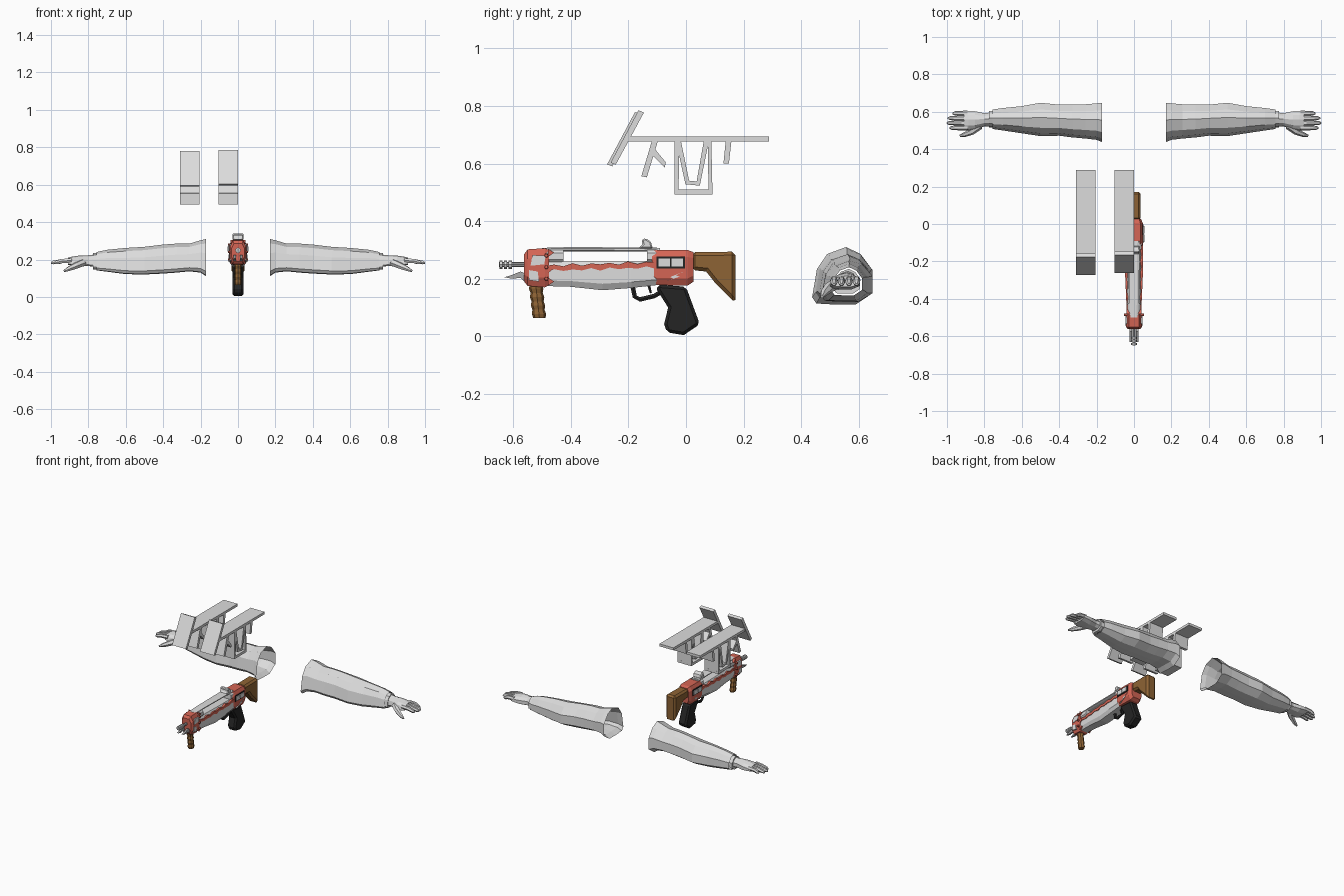
import bpy, bmesh, math
from mathutils import Vector


def material(name, rgb):
    m = bpy.data.materials.new(name)
    m.diffuse_color = (*rgb, 1)
    return m


GREY = material("light grey", (0.72, 0.72, 0.72))
STEEL = material("steel grey", (0.4, 0.4, 0.4))
RED = material("faded red", (0.66, 0.13, 0.09))
BROWN = material("wood brown", (0.27, 0.125, 0.035))
BLACK = material("black", (0.018, 0.018, 0.018))


def loft(name, rings, mat, caps=True):
    """Skin a row of closed rings."""
    bm = bmesh.new()
    vs = [[bm.verts.new(p) for p in r] for r in rings]
    n = len(rings[0])
    for a, b in zip(vs, vs[1:]):
        for i in range(n):
            j = (i + 1) % n
            bm.faces.new((a[i], a[j], b[j], b[i]))
    if caps:
        bm.faces.new(vs[0])
        bm.faces.new(vs[-1])
    bmesh.ops.recalc_face_normals(bm, faces=bm.faces)
    me = bpy.data.meshes.new(name)
    bm.to_mesh(me)
    bm.free()
    me.materials.append(mat)
    ob = bpy.data.objects.new(name, me)
    bpy.context.collection.objects.link(ob)
    return ob


def extrude(name, poly, x0, x1, mat, bevel=0):
    """Side profile of (y, z) points pushed along x."""
    ob = loft(name, [[(x, y, z) for y, z in poly] for x in (x0, x1)], mat)
    if bevel:
        b = ob.modifiers.new("bevel", "BEVEL")
        b.width, b.segments, b.angle_limit = bevel, 1, math.radians(50)
    return ob


def body(name, stations, mat, chamfer=0.3):
    """Eight-sided hull; stations are (y, half width, z low, z high)."""
    rings = []
    for y, w, a, b in stations:
        c, d = w * (1 - 1.4 * chamfer), (b - a) * chamfer
        rings.append([(-c, y, a), (c, y, a), (w, y, a + d), (w, y, b - d),
                      (c, y, b), (-c, y, b), (-w, y, b - d), (-w, y, a + d)])
    return loft(name, rings, mat)


def tube(name, points, radii, mat, sides=8):
    """Round limb through points."""
    rings = []
    for i, p in enumerate(points):
        d = Vector(points[min(i + 1, len(points) - 1)]) - Vector(points[max(i - 1, 0)])
        q = d.to_track_quat("Z", "Y")
        rings.append([Vector(p) + q @ Vector((radii[i] * math.cos(t), radii[i] * math.sin(t), 0))
                      for t in (2 * math.pi * k / sides for k in range(sides))])
    return loft(name, rings, mat)


# ---- arms: sleeve section in unit coordinates, scaled at each station
SECTION = [(0, .13), (.07, .02), (.4, 0), (.72, 0), (1, .2), (1, .6),
           (.8, .88), (.56, 1), (.25, .88), (.08, .62)]


def arm_ring(s, x, y0, y1, z0, z1):
    return [(s * x, y0 + u * (y1 - y0), z0 + v * (z1 - z0)) for u, v in SECTION]


SLEEVE = [(.17, .438, .648, .11, .31), (.20, .45, .645, .13, .303), (.26, .457, .64, .137, .285),
          (.33, .463, .638, .13, .285), (.40, .472, .638, .125, .28), (.50, .47, .648, .12, .268),
          (.60, .485, .63, .122, .262), (.70, .50, .62, .135, .252), (.757, .508, .612, .142, .24)]
HAND = [(.74, .52, .60, .158, .23), (.80, .522, .592, .165, .223), (.85, .503, .603, .163, .221),
        (.885, .50, .605, .168, .216), (.91, .503, .603, .172, .21)]

for s, side in ((-1, "left"), (1, "right")):
    loft(side + "_sleeve", [arm_ring(s, *r) for r in SLEEVE], GREY, caps=False)
    loft(side + "_cuff", [arm_ring(s, x, .515, .605, .148, .234) for x in (.755, .775)], GREY)
    loft(side + "_hand", [arm_ring(s, *r) for r in HAND], GREY)
    for i, tip in enumerate((.985, 1.0, .995, .97)):
        y = .514 + .026 * i
        tube(f"{side}_finger_{i + 1}",
             [(s * .89, y, .195), (s * .94, y, .192), (s * (tip - .012), y, .184), (s * tip, y, .18)],
             [.014, .013, .011, .005], GREY, 6)
    tube(side + "_thumb", [(s * .825, .525, .185), (s * .865, .495, .168),
                           (s * .905, .478, .15), (s * .93, .472, .138)],
         [.02, .018, .013, .006], GREY, 6)

# ---- two hanging brackets made of bars
BARS = {
    "rail": [(-.2, .677), (.288, .677), (.288, .694), (-.2, .694)],
    "slanted_plate": [(-.274, .597), (-.256, .59), (-.158, .771), (-.177, .779)],
    "fork_leg": [(-.118, .68), (-.097, .68), (-.136, .552), (-.155, .556)],
    "fork_branch": [(-.112, .655), (-.07, .604), (-.074, .586), (-.122, .634)],
    "frame_front": [(-.04, .68), (-.023, .68), (-.026, .495), (-.04, .495)],
    "frame_back": [(.076, .68), (.088, .68), (.092, .495), (.078, .495)],
    "frame_bottom": [(-.04, .493), (.092, .493), (.092, .51), (-.04, .51)],
    "cradle_front": [(-.035, .68), (-.018, .68), (.012, .535), (-.002, .528)],
    "cradle_back": [(.062, .68), (.08, .68), (.048, .524), (.036, .532)],
    "cradle_bottom": [(-.002, .528), (.048, .523), (.044, .537), (.005, .541)],
    "rear_leg": [(.138, .68), (.158, .68), (.149, .6), (.13, .6)],
}
for side, x in (("left", -.31), ("right", -.105)):
    for part, poly in BARS.items():
        lift = .006 if part == "slanted_plate" and side == "right" else 0
        extrude(f"{side}_{part}", [(y + 2 * lift, z + lift) for y, z in poly], x, x + .105, GREY)

# ---- launcher body with an open slot under the top rail
body("lower_hull", [(-.50, .034, .175, .262), (-.40, .038, .172, .262), (-.29, .043, .16, .262),
                    (-.19, .046, .168, .262), (-.10, .044, .178, .262)], GREY, .22)
body("top_rail", [(-.50, .024, .295, .307), (-.40, .026, .295, .31), (-.10, .03, .294, .308)], GREY)
body("front_slot_block", [(-.50, .034, .25, .305), (-.425, .034, .25, .307)], GREY)
body("rear_slot_block", [(-.135, .04, .25, .306), (-.09, .04, .25, .306)], GREY)

# jagged painted band along both sides
stripe = []
for i in range(13):
    y = -.49 + .385 * i / 12
    w = .036 + .011 * min(1, i / 8) + .002
    z = .236 + .012 * i / 12 + (.004 if i % 2 else -.003)
    h = .008 + .003 * (i % 3 == 0)
    stripe.append([(-w, y, z - h), (w, y, z - h), (w, y, z + h), (-w, y, z + h)])
loft("side_stripe", stripe, RED)

# front collar with pale windows and rivets
body("front_collar", [(-.562, .034, .19, .285), (-.55, .042, .175, .302),
                      (-.49, .043, .17, .306), (-.476, .04, .178, .298)], RED, .25)
extrude("collar_window", [(-.54, .245), (-.492, .25), (-.487, .28), (-.533, .282)],
        -.046, .046, GREY)
extrude("collar_lower_patch", [(-.545, .195), (-.51, .19), (-.515, .225), (-.545, .23)],
        -.045, .045, GREY)
for i, z in enumerate((.19, .235, .29)):
    extrude(f"collar_tooth_{i + 1}", [(-.48, z - .015), (-.458, z), (-.48, z + .015)],
            -.041, .041, RED)
for s in (-1, 1):
    for z in (.2, .24, .28):
        tube("collar_rivet", [(s * .036, -.485, z), (s * .054, -.485, z)], [.008, .006], RED, 6)

# muzzle and claw
tube("barrel", [(0, -.65, .249), (0, -.55, .249)], [.009, .009], STEEL)
for y in (-.648, -.632, -.616):
    tube("muzzle_ring", [(0, y, .249), (0, y + .011, .249)], [.015, .015], GREY)
for s in (-1, 1):
    extrude("claw", [(-.63, .205), (-.605, .2), (-.575, .203), (-.55, .18), (-.55, .215),
                     (-.575, .225), (-.605, .213)], s * .018 - .006, s * .018 + .006, STEEL)

# ribbed wooden foregrip
body_rings = []
for i in range(9):
    z = .18 - .117 * i / 8
    r = .021 + (.004 if i % 2 else 0)
    yc = -.522 + .013 * i / 8
    body_rings.append([(.8 * r * math.cos(t), yc + r * math.sin(t), z)
                       for t in (math.pi * k / 4 for k in range(8))])
loft("foregrip", body_rings, BROWN)

# receiver with side panel and bolt-shaped mark
body("receiver", [(-.118, .042, .19, .295), (-.10, .048, .178, .3), (.005, .047, .176, .3),
                  (.026, .038, .19, .292)], RED, .2)
extrude("receiver_panel_frame", [(-.102, .236), (-.004, .236), (-.004, .277), (-.102, .277)],
        -.051, .051, BLACK)
for i, y in enumerate((-.096, -.05)):
    extrude(f"receiver_panel_{i + 1}", [(y, .243), (y + .04, .243), (y + .04, .27), (y, .27)],
            -.055, .055, GREY)
extrude("bolt_mark", [(-.085, .186), (-.045, .2), (-.055, .206), (-.005, .226), (-.035, .212),
                      (-.022, .207)], -.0495, .0495, GREY)

# rear sight
extrude("sight", [(-.165, .305), (-.115, .305), (-.122, .328), (-.14, .341), (-.155, .335),
                  (-.15, .32)], -.03, .03, GREY, .005)

# wooden stock
extrude("stock", [(.02, .292), (.172, .294), (.172, .115), (.10, .187), (.07, .225), (.02, .23)],
        -.036, .036, BROWN, .012)

# pistol grip, trigger and guard
extrude("pistol_grip", [(-.10, .18), (0, .172), (.048, .042), (-.008, .004), (-.066, .014),
                        (-.076, .042), (-.062, .10), (-.10, .16)], -.03, .03, BLACK, .01)
tube("trigger_guard", [(0, -.185, .172), (0, -.178, .138), (0, -.16, .128), (0, -.11, .14),
                       (0, -.085, .155)], [.009] * 5, BLACK, 6)
tube("trigger", [(0, -.13, .18), (0, -.122, .15)], [.006, .004], BLACK, 6)
